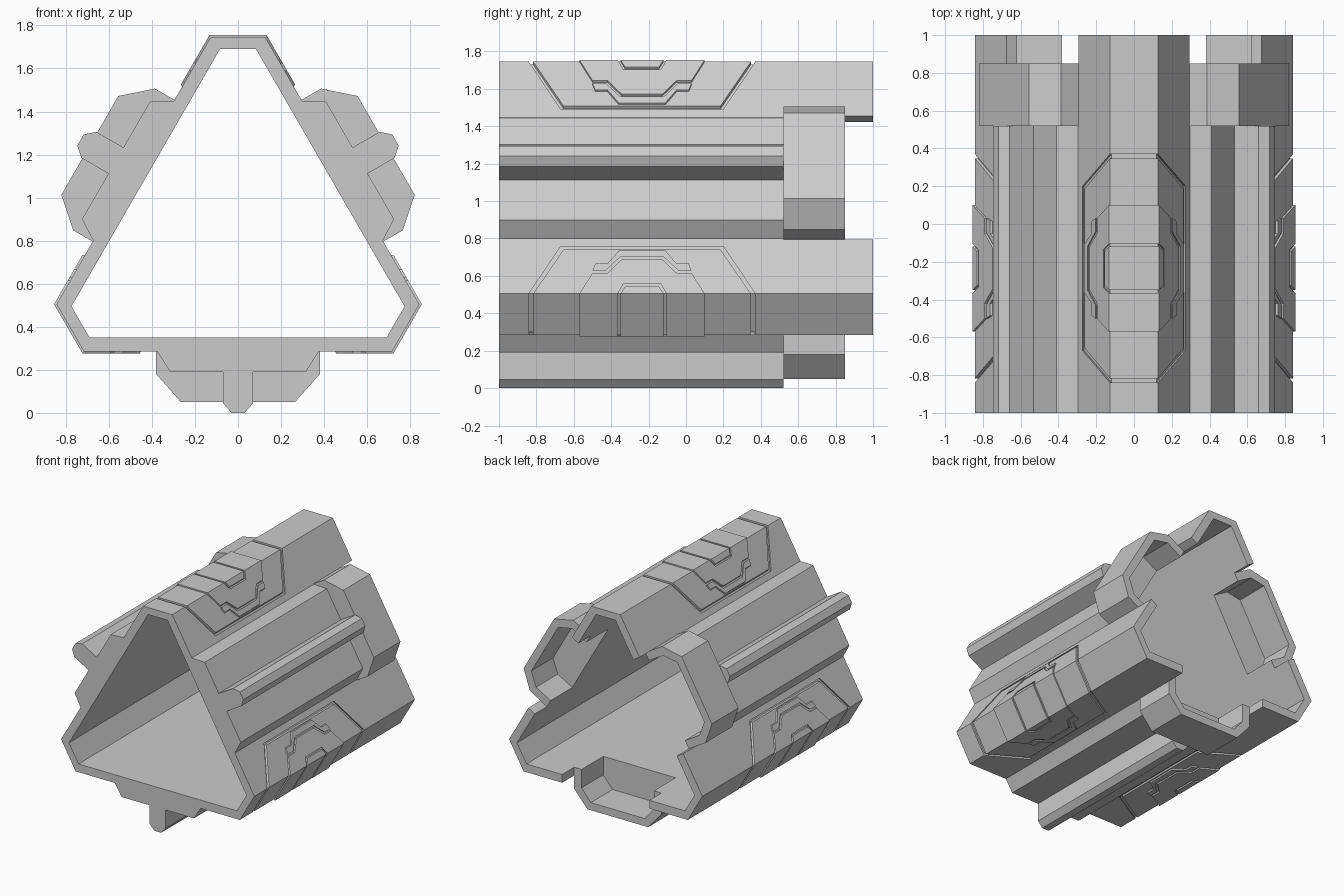
import bpy, bmesh, math

cube = bpy.data.objects.get("Cube")
if cube:
    bpy.data.objects.remove(cube)

AXIS_Z = 0.845                 # height of the long axis
WALL, WALL_IN = 0.56, 0.495    # axis to side wall, outside and inside
CAP, CAP_IN = 0.90, 0.845      # axis to corner flat, outside and inside
T30, S60 = math.tan(math.radians(30)), math.sin(math.radians(60))
W = (2 * WALL - CAP) * T30     # half width of a corner flat
W_IN = (2 * WALL_IN - CAP_IN) * T30
FRONT, STEP, BLOCK_END, BACK = -1.0, 0.52, 0.85, 1.0
PANEL_Y = -0.235

grey = bpy.data.materials.new("plain_grey")
grey.use_nodes = True
colour = (0.6, 0.6, 0.6, 1)
grey.diffuse_color = colour
grey.node_tree.nodes["Principled BSDF"].inputs["Base Color"].default_value = colour


def turn(u, v, y, angle):
    """Cross-section point turned about the long axis."""
    c, s = math.cos(angle), math.sin(angle)
    return (u * c - v * s, y, AXIS_Z + u * s + v * c)


def solid(name, faces, low, high, place):
    """Thicken flat faces from low to high, then put each point in place."""
    bm = bmesh.new()
    for face in faces:
        bm.faces.new([bm.verts.new((a, b, low)) for a, b in face])
    bmesh.ops.remove_doubles(bm, verts=bm.verts, dist=0.0001)
    bmesh.ops.recalc_face_normals(bm, faces=bm.faces)
    ext = bmesh.ops.extrude_face_region(bm, geom=bm.faces[:], use_keep_orig=True)
    for item in ext["geom"]:
        if isinstance(item, bmesh.types.BMVert):
            item.co.z = high
    for vert in bm.verts:
        vert.co = place(*vert.co)
    bmesh.ops.recalc_face_normals(bm, faces=bm.faces)
    mesh = bpy.data.meshes.new(name)
    bm.to_mesh(mesh)
    bm.free()
    mesh.materials.append(grey)
    obj = bpy.data.objects.new(name, mesh)
    bpy.context.collection.objects.link(obj)
    return obj


def band(outer, inner, closed=False):
    """Quads between two matching paths."""
    n = len(outer)
    return [[outer[i], outer[(i + 1) % n], inner[(i + 1) % n], inner[i]]
            for i in range(n if closed else n - 1)]


def mirrored(path):
    """Path on the +u side continued onto the -u side."""
    return path + [(-u, v) for u, v in reversed(path)]


def four_way(faces):
    return [[(a * sa, b * sb) for a, b in f]
            for f in faces for sa in (1, -1) for sb in (1, -1)]


def wrap(angle):
    """Place (distance round the corner, length, height) on the corner skin."""
    def place(s, y, h):
        w = W + h * T30
        past = max(abs(s) - W, 0)
        u = min(abs(s), W) * w / W + past * 0.5
        return turn(math.copysign(u, s), CAP + h - past * S60, y + PANEL_Y, angle)
    return place


def hexagon(w, cap):
    pts = []
    for k in range(3):
        for u in (w, -w):
            x, _, z = turn(u, cap, 0, k * math.tau / 3)
            pts.append((x, z - AXIS_Z))
    return pts


def on_wall(u, r):
    """Point on the wall beside a corner, u running towards the corner."""
    return (r * S60 - u * 0.5, r * 0.5 + u * S60)


def straight(angle):
    return lambda u, v, y: turn(u, v, y, angle)


# Main tube
shell = solid("main_shell", band(hexagon(W, CAP), hexagon(W_IN, CAP_IN), True),
              FRONT, STEP, straight(0))

# Cross-sections of the side parts, hanging below the axis
rib = mirrored([(0.375, -WALL), (0.315, -0.655), (0.07, -0.655),
                (0.07, -0.80), (0.03, -0.845)])
block_out = mirrored([(0.38, -WALL_IN), (0.38, -0.665), (0.265, -0.795)])
block_in = mirrored([(0.315, -WALL_IN), (0.315, -0.64), (0.235, -0.735)])
corner_out = mirrored([on_wall(0.38, WALL), (W, CAP)])
corner_in = mirrored([on_wall(0.38, WALL_IN), (W_IN, CAP_IN)])

# Corner panel outlines: (distance round the corner, length from panel middle)
groove = four_way(band(
    [(0, 0.605), (W, 0.605), (W + 0.292, 0.435), (W + 0.292, 0)],
    [(0, 0.582), (W, 0.582), (W + 0.272, 0.42), (W + 0.272, 0)]))
panels = {
    "panel_frame": band(
        [(0, 0.335), (W, 0.335), (W + 0.127, 0.265), (W + 0.127, 0)],
        [(0, 0.13), (W, 0.13), (W + 0.06, 0.10), (W + 0.06, 0)]),
    "panel_tongue": band([(W + 0.127, 0.185), (W + 0.21, 0.11)],
                         [(W + 0.127, 0), (W + 0.21, 0)]),
    "panel_core": band([(0, 0.115), (W, 0.115), (W + 0.045, 0.09)],
                       [(0, 0), (W, 0), (W + 0.045, 0)]),
    "panel_chevron": band(
        [(W + 0.185, 0.25), (W + 0.185, 0.185), (W + 0.265, 0.125), (W + 0.265, 0)],
        [(W + 0.142, 0.265), (W + 0.142, 0.195), (W + 0.225, 0.118), (W + 0.225, 0)]),
}

for k, tag in enumerate(("a", "b", "c")):
    angle = k * math.tau / 3
    place = straight(angle)
    solid("side_rib_" + tag, [rib], FRONT, STEP, place)
    solid("rear_block_" + tag, band(block_out, block_in), STEP, BLOCK_END, place)
    solid("rear_block_front_" + tag, [block_in], STEP, STEP + 0.06, place)
    solid("rear_corner_" + tag, band(corner_out, corner_in), STEP, BACK, place)
    for name, faces in panels.items():
        solid(name + "_" + tag, four_way(faces), -0.004, 0.01, wrap(angle))

    # Cut the octagonal groove round the corner panel
    cutter = solid("groove_cutter_" + tag, groove, -0.015, 0.02, wrap(angle))
    cutter.hide_render = True
    cut = shell.modifiers.new("groove", 'BOOLEAN')
    cut.operation, cut.solver, cut.object = 'DIFFERENCE', 'EXACT', cutter
    bpy.context.view_layer.objects.active = shell
    bpy.ops.object.modifier_apply(modifier=cut.name)
    bpy.data.objects.remove(cutter)
